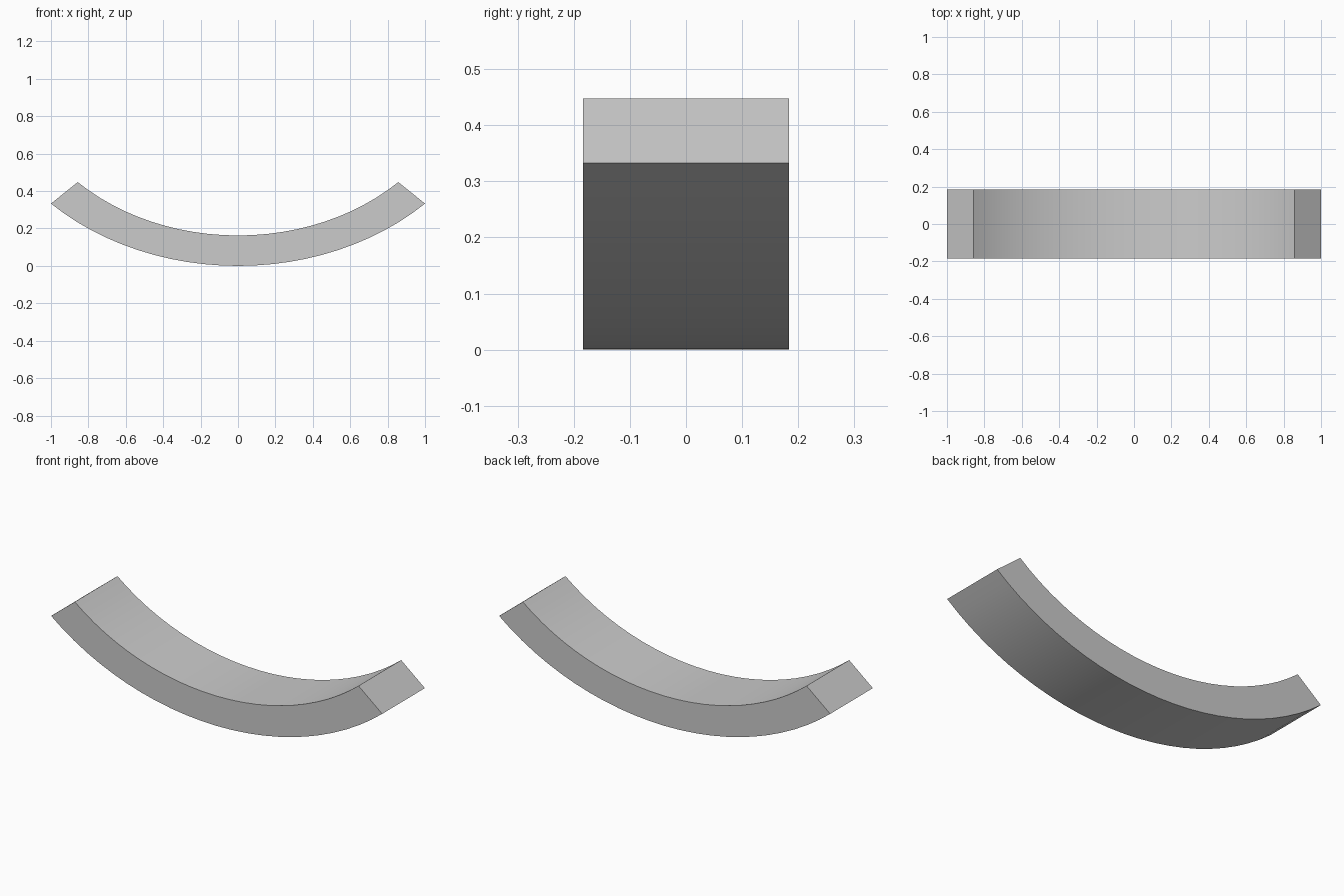
import bpy, bmesh
from math import sin, cos, radians

if "Cube" in bpy.data.objects:
    bpy.data.objects.remove(bpy.data.objects["Cube"])

SEGMENTS = 24
A, B = 2 ** 0.5, 1.137      # half axes of the outer ellipse
INNER = 0.857               # inner ellipse relative to the outer one
HALF_DEPTH = 0.184


def arc(scale):
    """Quarter arc hanging symmetrically below the ellipse centre."""
    angles = [radians(-45 + 90 * i / SEGMENTS) for i in range(SEGMENTS + 1)]
    return [(scale * A * sin(t), B - scale * B * cos(t)) for t in angles]


# Curved bar: closed arc profile, extruded front to back
bm = bmesh.new()
profile = arc(1) + arc(INNER)[::-1]
face = bm.faces.new([bm.verts.new((x, -HALF_DEPTH, z)) for x, z in profile])
result = bmesh.ops.extrude_face_region(bm, geom=[face], use_keep_orig=True)
back = [v for v in result["geom"] if isinstance(v, bmesh.types.BMVert)]
bmesh.ops.translate(bm, verts=back, vec=(0, 2 * HALF_DEPTH, 0))
bmesh.ops.recalc_face_normals(bm, faces=bm.faces)
mesh = bpy.data.meshes.new("curved_bar")
bm.to_mesh(mesh)
bm.free()

bar = bpy.data.objects.new("curved_bar", mesh)
bpy.context.collection.objects.link(bar)

# Smooth along the curve, sharp at the rims and ends
bpy.context.view_layer.objects.active = bar
bar.select_set(True)
bpy.ops.object.shade_smooth_by_angle(angle=radians(30))
